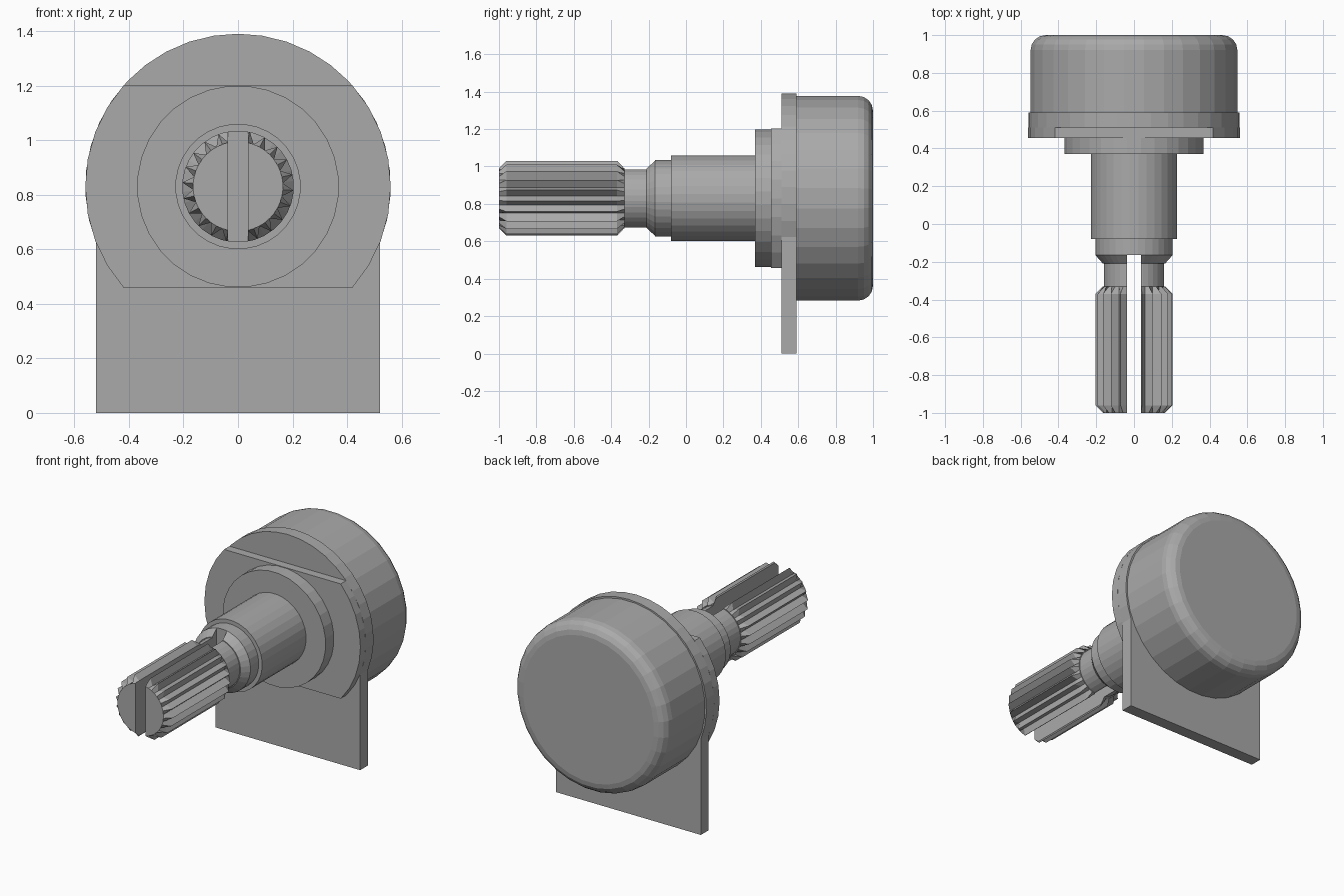
import bpy, bmesh, math
from math import sin, cos, pi

cube = bpy.data.objects.get("Cube")
if cube:
    bpy.data.objects.remove(cube, do_unlink=True)

AXIS_Z = 0.83   # height of the shaft axis
SIDES = 32

grey = bpy.data.materials.new("plain grey")
grey.use_nodes = True
colour = (0.4, 0.4, 0.4, 1)
grey.diffuse_color = colour
grey.node_tree.nodes["Principled BSDF"].inputs["Base Color"].default_value = colour


def finish(name, bm):
    bmesh.ops.recalc_face_normals(bm, faces=bm.faces)
    mesh = bpy.data.meshes.new(name)
    bm.to_mesh(mesh)
    bm.free()
    mesh.materials.append(grey)
    obj = bpy.data.objects.new(name, mesh)
    bpy.context.collection.objects.link(obj)
    return obj


def loft(name, rings):
    """Skin equal-length (x, z) outlines, each placed at its own y."""
    bm = bmesh.new()
    loops = [[bm.verts.new((x, y, z)) for x, z in ring] for y, ring in rings]
    n = len(loops[0])
    for a, b in zip(loops, loops[1:]):
        for i in range(n):
            j = (i + 1) % n
            bm.faces.new((a[i], a[j], b[j], b[i]))
    bm.faces.new(loops[0])
    bm.faces.new(loops[-1])
    return finish(name, bm)


def circle(r, tip=None, n=SIDES):
    """Circle about the shaft axis; tip gives every second point its own radius."""
    pts = []
    for i in range(n):
        a = 2 * pi * (i + 0.5) / n
        k = tip if tip and i % 2 else r
        pts.append((k * cos(a), AXIS_Z + k * sin(a)))
    return pts


def lathe(name, profile):
    return loft(name, [(y, circle(r)) for y, r in profile])


def arc(r, start, end, n):
    return [(r * cos(start + (end - start) * i / n),
             AXIS_Z + r * sin(start + (end - start) * i / n)) for i in range(n + 1)]


# Rounded rear housing
R, B = 0.55, 0.08
bend = [(1 - B + B * sin(t * pi / 8), R - B + B * cos(t * pi / 8)) for t in range(5)]
lathe("housing", [(0.59, R)] + bend)

# Mounting plate: round top running into a square foot
W, PR = 0.52, 0.56
low = math.acos(W / PR)
outline = arc(PR, -low, pi + low, 24) + [(-W, 0), (W, 0)]
loft("mounting_plate", [(0.51, outline), (0.59, outline)])

# Raised front slab, a disc trimmed flat above and below
H = 0.372
t = math.asin(H / PR)
slab = arc(PR, -t, t, 8) + arc(PR, pi - t, pi + t, 8)
loft("front_slab", [(0.455, slab), (0.51, slab)])

# Collar and bushing
lathe("collar", [(0.37, 0.37), (0.455, 0.37)])
lathe("bushing", [(-0.08, 0.23), (0.37, 0.23)])

# Shaft: shoulder with a tapered front, then a neck
shoulder = lathe("shaft_neck", [(-0.34, 0.16), (-0.21, 0.16), (-0.21, 0.165),
                                (-0.165, 0.205), (-0.07, 0.205)])

# Splined shaft end with chamfered teeth
TEETH = 22
ROOT, TIP = 0.165, 0.205
plain = circle(ROOT, n=TEETH * 2)
toothed = circle(ROOT, TIP, TEETH * 2)
spline = loft("splined_end", [(-1, plain), (-0.96, toothed), (-0.37, toothed), (-0.33, plain)])

# Slot splitting the shaft in two prongs
S = 0.037
box = [(-S, 0.5), (S, 0.5), (S, 1.2), (-S, 1.2)]
cutter = loft("slot_cutter", [(-1.1, box), (-0.165, box)])
cutter.hide_render = True
cutter.hide_viewport = True
for obj in (shoulder, spline):
    mod = obj.modifiers.new("slot", 'BOOLEAN')
    mod.operation = 'DIFFERENCE'
    mod.solver = 'EXACT'
    mod.object = cutter
